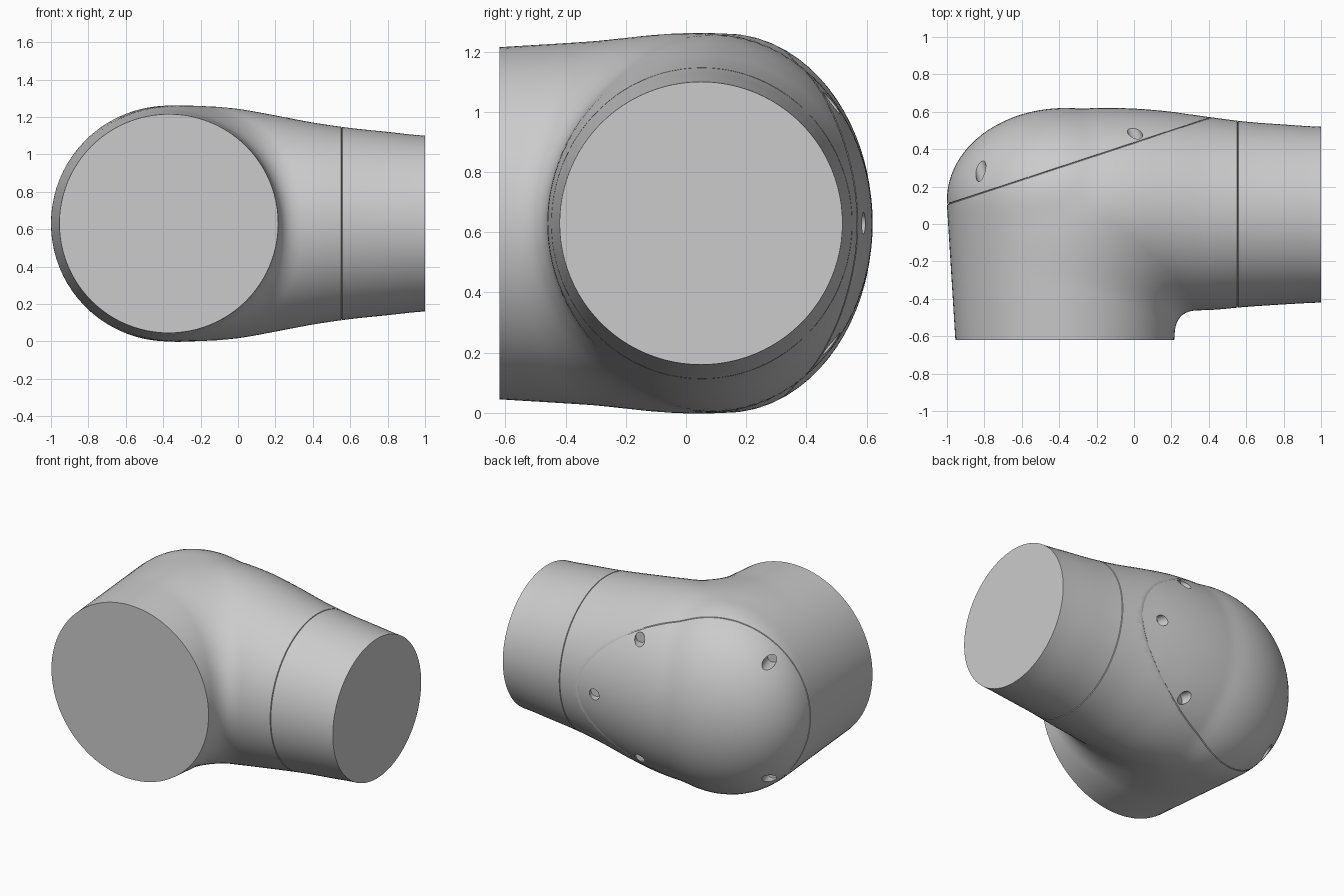
import bpy, bmesh, math
from mathutils import Vector

if "Cube" in bpy.data.objects:
    bpy.data.objects.remove(bpy.data.objects["Cube"])

ZC = 0.63                                  # height of the symmetry plane
UP = Vector((0, 0, 1))
# arm stations every 0.2 from x = -0.4 to 1.0
RZ = [.62, .628, .613, .578, .54, .511, .49, .47]
YB = [.61, .62, .617, .60, .572, .547, .532, .52]
YF = [-.46, -.46, -.46, -.46, -.46, -.443, -.43, -.42]

grey = bpy.data.materials.new("grey")
grey.diffuse_color = (0.6, 0.6, 0.6, 1)
grey.use_nodes = True
grey.node_tree.nodes["Principled BSDF"].inputs["Base Color"].default_value = grey.diffuse_color


def spline(vals, x):
    s = min(max((x + 0.4) / 0.2, 0), len(vals) - 1.0001)
    i, t = int(s), s - int(s)
    a, b = vals[max(i - 1, 0)], vals[i]
    c, d = vals[i + 1], vals[min(i + 2, len(vals) - 1)]
    return b + 0.5 * t * (c - a + t * (2*a - 5*b + 4*c - d + t * (3*(b - c) + d - a)))


def field(p):
    """Negative inside the domed leg blended with the tapered arm."""
    x, y, z = p.x, p.y, p.z - ZC
    R = 0.585 + 0.045 * min(1, (y + 0.62) / 0.72)
    leg = 0.63 * (math.sqrt(((x + .37)**2 + z*z) / R**2 + (max(0, y - .13) / .49)**2) - 1)
    yb, yf = spline(YB, x), spline(YF, x)
    arm = 0.55 * (math.sqrt((z / spline(RZ, x))**2 + ((2*y - yb - yf) / (yb - yf))**2
                            + (max(0, -.3 - x) / .6)**2) - 1)
    s = min(1, max(0, (0.2 - y) / 0.55))
    k = 0.01 + 0.12 * s * s * (3 - 2*s)    # fillet only in the inner corner
    h = max(k - abs(leg - arm), 0) / k
    return min(leg, arm) - h * h * k / 4


def elbow():
    """Rings swept along the leg, fanned round the corner, then along the arm."""
    px, py = 0.33, -0.57
    secs = [(Vector((-.37, y, ZC)), Vector((-1, 0, 0))) for y in (-.62, -.595)]
    n = 72
    for i in range(n + 1):
        a = math.pi / 2 * i / n
        u = Vector((-math.cos(a), math.sin(a), 0))
        d = 0.70 - 0.07 * i / n + 0.1 * math.sin(2 * a)
        secs.append((Vector((px, py, ZC)) + u * d, u))
    secs += [(Vector((px + (1 - px) * i / 16, .05, ZC)), Vector((0, 1, 0))) for i in range(1, 17)]
    bm = bmesh.new()
    rings, seg = [], 96
    for c, u in secs:
        ring = []
        for j in range(seg):
            a = 2 * math.pi * j / seg
            d = u * math.cos(a) + UP * math.sin(a)
            lo, hi = 0.0, 1.0
            for _ in range(18):
                m = (lo + hi) / 2
                if field(c + d * m) < 0:
                    lo = m
                else:
                    hi = m
            ring.append(bm.verts.new(c + d * lo))
        rings.append(ring)
    for r, s in zip(rings, rings[1:]):
        for j in range(seg):
            k = (j + 1) % seg
            bm.faces.new((r[j], r[k], s[k], s[j]))
    bm.faces.new(rings[0])
    bm.faces.new(rings[-1])
    bmesh.ops.recalc_face_normals(bm, faces=bm.faces)
    return bm


def trim(bm, co, no, centre):
    """Cut away the far side of a plane, leaving a small bevelled seam lip."""
    for off, clear in ((-0.003, False), (0, True)):
        geom = bm.verts[:] + bm.edges[:] + bm.faces[:]
        bmesh.ops.bisect_plane(bm, geom=geom, dist=1e-5, plane_co=co + no * off,
                               plane_no=no, clear_outer=clear)
    edges = [e for e in bm.edges if e.is_boundary]
    for v in {v for e in edges for v in e.verts}:
        v.co = centre + (v.co - centre) * 0.986
    bmesh.ops.holes_fill(bm, edges=edges, sides=0)


def add_part(name, bm):
    bmesh.ops.recalc_face_normals(bm, faces=bm.faces)
    me = bpy.data.meshes.new(name)
    bm.to_mesh(me)
    bm.free()
    me.materials.append(grey)
    ob = bpy.data.objects.new(name, me)
    bpy.context.collection.objects.link(ob)
    return ob


def activate(ob):
    bpy.ops.object.select_all(action='DESELECT')
    ob.select_set(True)
    bpy.context.view_layer.objects.active = ob


# seam planes: slanted back cover and straight arm cuff
cover_co, cover_no = Vector((-1, .105, ZC)), Vector((-.312, .95, 0)).normalized()
cover_mid = Vector((-.285, .34, ZC))
cuff_co, cuff_no = Vector((.555, .05, ZC)), Vector((1, 0, 0))

full = elbow()

body = full.copy()
trim(body, cover_co, cover_no, cover_mid)
trim(body, cuff_co, cuff_no, cuff_co)
body = add_part("elbow_body", body)

cuff = full.copy()
trim(cuff, cuff_co, -cuff_no, cuff_co)
cuff = add_part("arm_cuff", cuff)

cover = full.copy()
trim(cover, cover_co, -cover_no, cover_mid)
cover = add_part("back_cover", cover)
full.free()

# screw pockets sunk square to the cover seam
pockets = [(.27, .59, 0, .05)]
for s in (1, -1):
    pockets += [(0, .50, .40 * s, .055), (-.82, .29, .39 * s, .09)]
for x, y, z, depth in pockets:
    p = Vector((x, y, ZC + z)) + cover_no * (0.2 - depth) 
    bpy.ops.mesh.primitive_cylinder_add(vertices=24, radius=.036, depth=.4, location=p,
                                        rotation=cover_no.to_track_quat('Z', 'Y').to_euler())
    cutter = bpy.context.object
    cutter.hide_render = True
    activate(cover)
    mod = cover.modifiers.new("pocket", 'BOOLEAN')
    mod.operation, mod.solver, mod.object = 'DIFFERENCE', 'EXACT', cutter
    bpy.ops.object.modifier_apply(modifier=mod.name)
    bpy.data.objects.remove(cutter)

for ob in (body, cuff, cover):
    activate(ob)
    bpy.ops.object.shade_smooth_by_angle(angle=math.radians(30))
